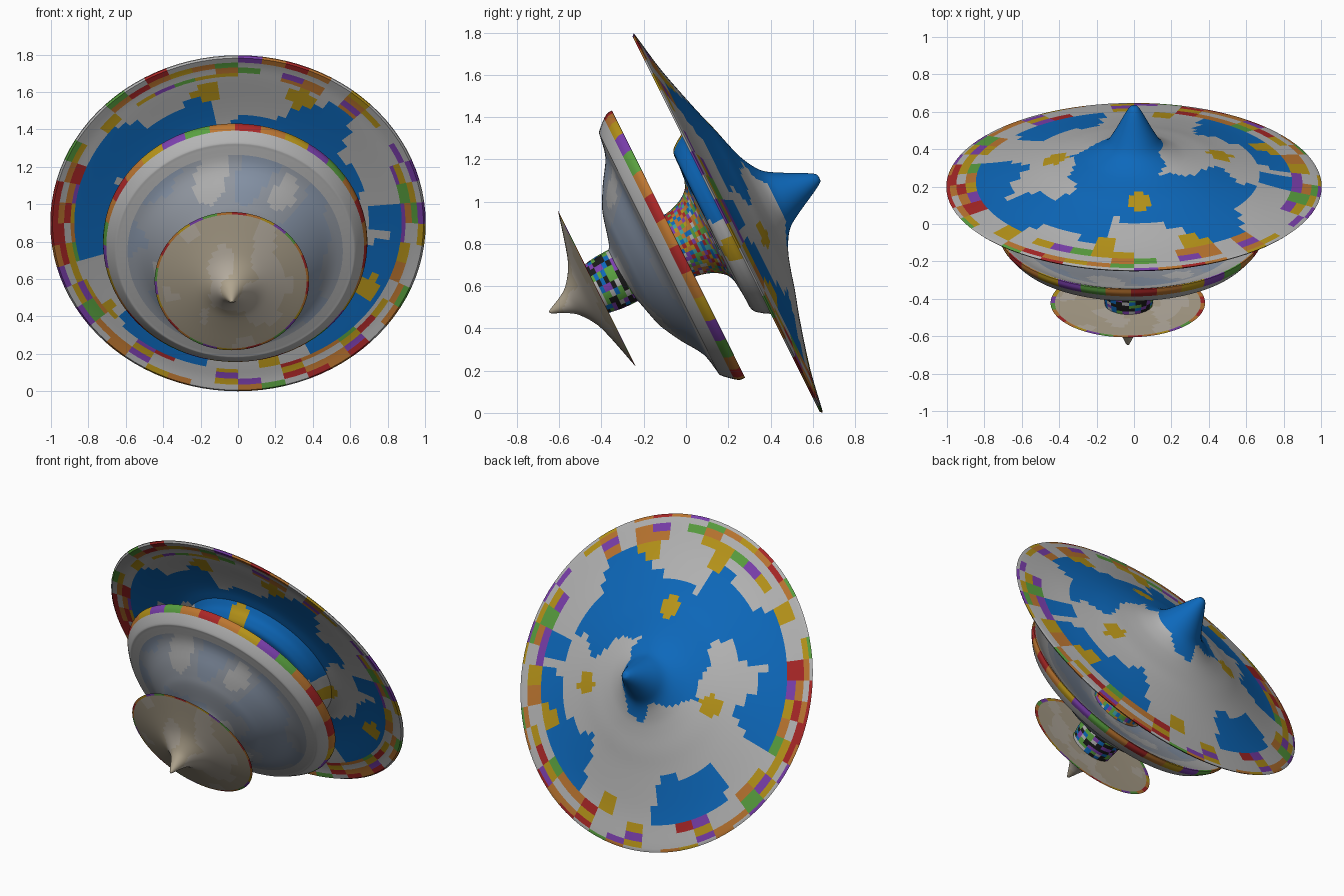
import bpy, bmesh, math, random
from mathutils import Matrix, Vector, noise

if "Cube" in bpy.data.objects:
    bpy.data.objects.remove(bpy.data.objects["Cube"])

random.seed(4)
TILT = Matrix.Translation((0, 0.195, 0.896)) @ Matrix.Rotation(math.radians(-63.5), 4, 'X')

COLORS = {
    "blue": (0.004, 0.14, 0.50), "cloud": (0.46, 0.46, 0.46), "gold": (0.48, 0.30, 0.01),
    "red": (0.40, 0.02, 0.02), "orange": (0.50, 0.18, 0.03), "green": (0.10, 0.35, 0.05),
    "purple": (0.20, 0.05, 0.42), "grey": (0.31, 0.34, 0.39), "tan": (0.43, 0.37, 0.27),
    "pale_tan": (0.48, 0.43, 0.36), "black": (0.01, 0.01, 0.01), "teal": (0.05, 0.35, 0.38),
    "pale_blue": (0.26, 0.32, 0.42)}
NAMES = list(COLORS)
MATS = []
for n, c in COLORS.items():
    m = bpy.data.materials.new(n)
    m.diffuse_color = (*c, 1)
    m.use_nodes = True
    m.node_tree.nodes["Principled BSDF"].inputs["Base Color"].default_value = m.diffuse_color
    MATS.append(m)
RAINBOW = ["red", "orange", "green", "purple", "gold", "orange"]
RIM = [[random.choice(RAINBOW + ["cloud"] * 7) for _ in range(48)] for _ in range(4)]


def smooth_profile(pts, steps):
    """Catmull-Rom interpolation of (radius, height) points."""
    p = [Vector(q) for q in pts]
    p = [2 * p[0] - p[1]] + p + [2 * p[-1] - p[-2]]
    out = []
    for a, b, c, d in zip(p, p[1:], p[2:], p[3:]):
        for i in range(steps):
            t = i / steps
            out.append(0.5 * (2 * b + (c - a) * t + (2 * a - 5 * b + 4 * c - d) * t * t
                              + (3 * b - a - 3 * c + d) * t ** 3))
    return out + [p[-2]]


def lathe(name, pieces, paint, offset=(0, 0, 0), seg=96, steps=4):
    """Spin joined profile pieces about the tilted axis and colour each face."""
    prof = []
    for pts in pieces:
        part = smooth_profile(pts, steps)
        prof += part[1:] if prof else part
    bm = bmesh.new()
    rings = []
    for r, z in prof:
        if r < 1e-4:
            rings.append([bm.verts.new((0, 0, z))] * seg)
        else:
            rings.append([bm.verts.new((r * math.cos(2 * math.pi * k / seg),
                                        r * math.sin(2 * math.pi * k / seg), z)) for k in range(seg)])
    for lo, hi in zip(rings, rings[1:]):
        for k in range(seg):
            j = (k + 1) % seg
            f = bm.faces.new(list(dict.fromkeys((lo[k], lo[j], hi[j], hi[k]))))
            f.material_index = NAMES.index(paint(f.calc_center_median(), k * 96 // seg))
    bmesh.ops.recalc_face_normals(bm, faces=bm.faces)
    me = bpy.data.meshes.new(name)
    bm.to_mesh(me)
    bm.free()
    for m in MATS:
        me.materials.append(m)
    ob = bpy.data.objects.new(name, me)
    bpy.context.collection.objects.link(ob)
    ob.matrix_world = Matrix.Translation(offset) @ TILT
    bpy.ops.object.select_all(action='DESELECT')
    ob.select_set(True)
    bpy.context.view_layer.objects.active = ob
    bpy.ops.object.shade_smooth_by_angle(angle=math.radians(40))
    return ob


# Sky pattern: blue and cloud centres, small gold spots, rainbow flecks at the rim
BLUE = [(-.18, -.15), (-.2, -.52), (.35, -.5), (-.77, 0), (.46, -.26), (.8, .25),
        (.5, .58), (-.4, .65), (0, .05), (-.6, -.45)]
CLOUD = [(.3, .05), (.55, .1), (-.5, .28), (-.45, -.12), (-.6, -.7), (.25, -.8), (-.1, -.82),
         (.1, .75), (.2, .4), (-.75, .4), (.75, -.4), (-.2, .35)]
GOLD = [(-.42, .05), (.46, .13), (.03, -.44), (.7, .38), (-.72, .52), (.15, .8), (-.17, -.78), (.33, -.73)]


def nearest(p, spots):
    return min((p - Vector(s)).length for s in spots)


def sky(c, k):
    r = math.hypot(c.x, c.y)
    if r > 0.87:
        return RIM[min(3, int((r - 0.87) / 0.033))][k // 2]
    p = Vector((c.x, c.y))
    if nearest(p, GOLD) < 0.065:
        return "gold"
    if r < 0.15:
        return "blue"
    q = Vector((c.x, c.y, 0)) * 5
    p += 0.12 * Vector((noise.noise(q), noise.noise(q + Vector((7, 3, 1)))))
    return "blue" if nearest(p, BLUE) < nearest(p, CLOUD) else "cloud"


def dish_paint(c, k):
    r = math.hypot(c.x, c.y)
    if r > 0.694:
        return RAINBOW[(k // 3 * 5) % 6]
    n = noise.noise(Vector((c.x, c.y, 0)) * 4)
    if r > 0.58 or n > 0.3:
        return "cloud"
    return "pale_blue" if n < -0.1 else "grey"


def tan_paint(c, k):
    r = math.hypot(c.x, c.y)
    if r > 0.396:
        return RAINBOW[(k // 3 * 5) % 6]
    return "pale_tan" if noise.noise(c * 6) > 0.1 else "tan"


def confetti(c, k):
    return random.choice(RAINBOW + ["teal", "cloud", "blue"])


def checker(c, k):
    return random.choice(["black", "cloud", "black", "purple", "blue", "green"])


# Large sky dish: pointed top, thin rim, shallow underside, rounded hub
lathe("large_dish", [
    [(0, 0.487), (0.03, 0.47), (0.105, 0.33), (0.155, 0.255), (0.235, 0.205), (0.32, 0.175),
     (0.43, 0.145), (0.56, 0.105), (0.79, 0.045), (0.985, 0.01), (1, 0.002)],
    [(1, 0.002), (0.992, -0.006)],
    [(0.992, -0.006), (0.93, 0.006), (0.85, 0.012), (0.7, 0.025), (0.58, 0.03), (0.5, 0.022)],
    [(0.5, 0.022), (0.472, -0.01), (0.45, -0.045), (0.415, -0.078), (0.34, -0.083), (0.266, -0.09)]], sky)

# Flared upper stem
lathe("upper_stem", [[(0.266, -0.09), (0.225, -0.11), (0.19, -0.157), (0.168, -0.22),
                      (0.16, -0.3), (0.16, -0.41)]], confetti, (-0.008, -0.003, 0.006), seg=48)

# Middle grey dish: shallow hollow top, coloured lip, stepped bowl below
lathe("middle_dish", [
    [(0.14, -0.4), (0.25, -0.385), (0.4, -0.345), (0.52, -0.31), (0.62, -0.282), (0.69, -0.252), (0.707, -0.25)],
    [(0.707, -0.25), (0.7, -0.285), (0.647, -0.346), (0.62, -0.355), (0.522, -0.376), (0.42, -0.44),
     (0.35, -0.479), (0.288, -0.507), (0.158, -0.541), (0.12, -0.56)]],
    dish_paint, (-0.015, -0.007, 0.014))

# Lower stem
lathe("lower_stem", [[(0.14, -0.53), (0.138, -0.62), (0.128, -0.695)]], checker, (-0.028, 0, 0), seg=24)

# Small tan dish: flat top, downward point
lathe("small_dish", [
    [(0.1, -0.695), (0.25, -0.694), (0.39, -0.69), (0.408, -0.69)],
    [(0.408, -0.69), (0.4, -0.693), (0.25, -0.732), (0.155, -0.764), (0.08, -0.815),
     (0.045, -0.86), (0.01, -0.932), (0, -0.941)]], tan_paint, (-0.033, 0, 0))
